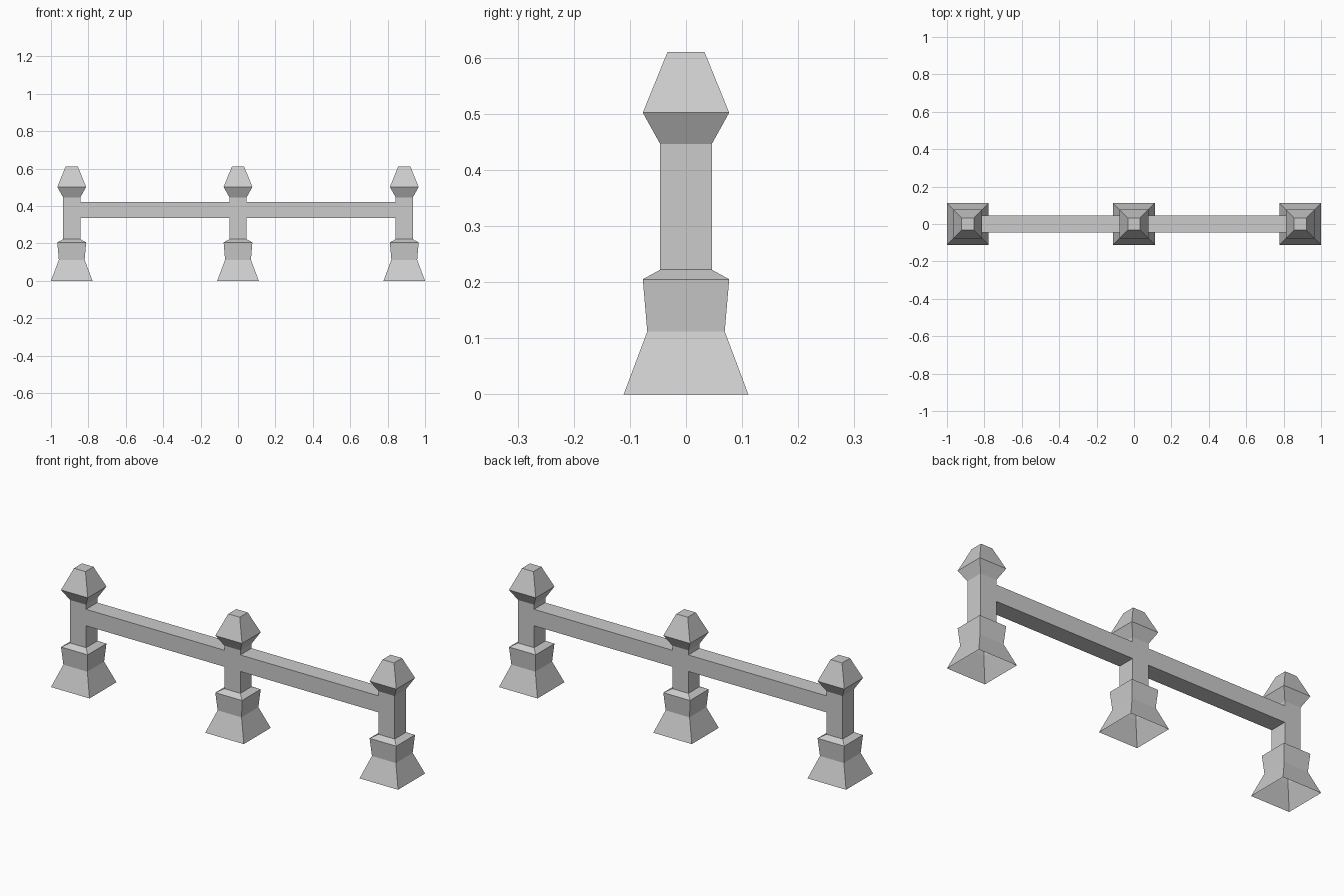
import bpy, bmesh

if "Cube" in bpy.data.objects:
    bpy.data.objects.remove(bpy.data.objects["Cube"])

# (half width, height) up the square post, foot to cap
PROFILE = [(0.111, 0.0), (0.069, 0.112), (0.077, 0.205), (0.046, 0.222),
           (0.046, 0.446), (0.077, 0.502), (0.033, 0.61)]
POST_X = 0.889
HALF = 0.046


def finish(bm, name):
    bmesh.ops.recalc_face_normals(bm, faces=bm.faces)
    mesh = bpy.data.meshes.new(name)
    bm.to_mesh(mesh)
    bm.free()
    obj = bpy.data.objects.new(name, mesh)
    bpy.context.collection.objects.link(obj)


def loft(rings, name, cap_top=False):
    bm = bmesh.new()
    loops = [[bm.verts.new(p) for p in ring] for ring in rings]
    for a, b in zip(loops, loops[1:]):
        for i in range(4):
            j = (i + 1) % 4
            bm.faces.new((a[i], a[j], b[j], b[i]))
    if cap_top:
        bm.faces.new(loops[-1])
    finish(bm, name)


SQUARE = [(-1, -1), (1, -1), (1, 1), (-1, 1)]

# Three posts, open underneath
for x, side in ((-POST_X, "left"), (0, "middle"), (POST_X, "right")):
    loft([[(x + sx * w, sy * w, z) for sx, sy in SQUARE] for w, z in PROFILE],
         side + "_post", cap_top=True)

# Rails spanning between the post faces, flush with the shafts
for s, side in ((-1, "left"), (1, "right")):
    loft([[(s * x, sy * HALF, 0.379 + sz * 0.043) for sy, sz in SQUARE]
          for x in (HALF, POST_X - HALF)], side + "_rail")
